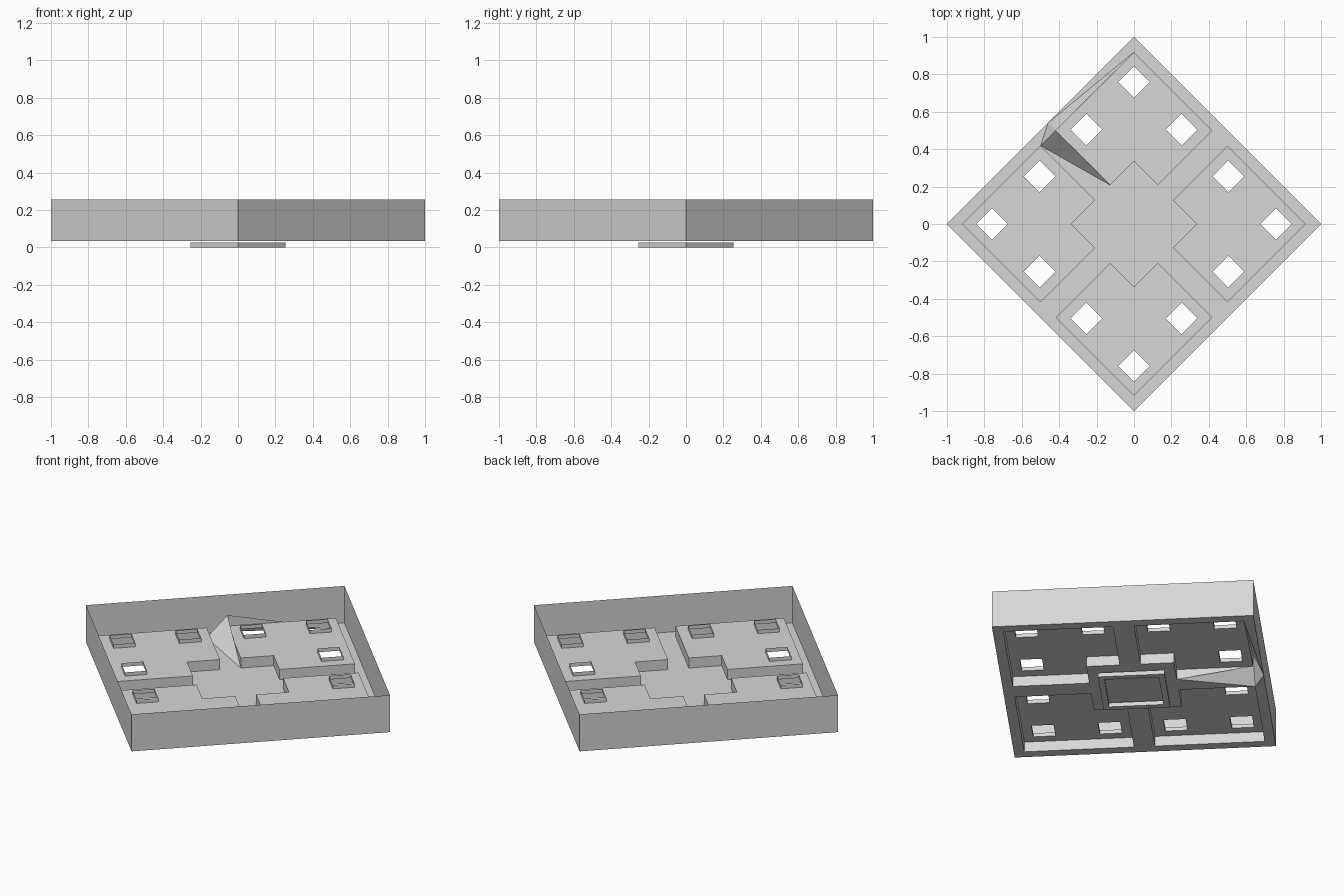
import bpy, bmesh, math
from mathutils import Matrix, Vector

cube = bpy.data.objects.get("Cube")
if cube:
    bpy.data.objects.remove(cube, do_unlink=True)

grey = bpy.data.materials.new("light_grey")
grey.use_nodes = True
GREY = (0.68, 0.68, 0.68, 1)
grey.diffuse_color = GREY
grey.node_tree.nodes["Principled BSDF"].inputs["Base Color"].default_value = GREY

# Main sizes, in a square frame that is turned 45 degrees at the end
HALF = math.sqrt(0.5)
FLOOR, DECK, RIM = 0.035, 0.095, 0.255
COLLAR = 0.022
IN, OUT = 0.057, 0.65            # platform extent from the centre lines
NOTCH = 0.237                    # centre notch, also a hole edge
HOLES = [(0.117, 0.237), (0.477, 0.597)]
TURN = Matrix.Rotation(math.radians(45), 4, 'Z')


def face(bm, pts, z=None):
    bm.faces.new([bm.verts.new(p if z is None else (*p, z)) for p in pts])


def walls(bm, outline, z0, z1):
    for a, b in zip(outline, outline[1:] + outline[:1]):
        face(bm, [(*a, z0), (*b, z0), (*b, z1), (*a, z1)])


def rect(x0, y0, x1, y1):
    return [(x0, y0), (x1, y0), (x1, y1), (x0, y1)]


def four_fold(bm):
    """Repeat the quarter around the centre and weld it."""
    geom = bm.verts[:] + bm.edges[:] + bm.faces[:]
    for i in range(1, 4):
        new = bmesh.ops.duplicate(bm, geom=geom)["geom"]
        bmesh.ops.rotate(bm, verts=[g for g in new if isinstance(g, bmesh.types.BMVert)],
                         cent=(0, 0, 0), matrix=Matrix.Rotation(i * math.pi / 2, 3, 'Z'))
    bmesh.ops.remove_doubles(bm, verts=bm.verts, dist=0.0005)


def finish(name, bm):
    bmesh.ops.recalc_face_normals(bm, faces=bm.faces)
    bm.transform(TURN)
    me = bpy.data.meshes.new(name)
    bm.to_mesh(me)
    bm.free()
    me.materials.append(grey)
    ob = bpy.data.objects.new(name, me)
    bpy.context.collection.objects.link(ob)
    return ob


# Floor channels, border and platform sides
bm = bmesh.new()
face(bm, rect(-IN, NOTCH, IN, OUT), FLOOR)
face(bm, rect(-IN, OUT, IN, HALF), FLOOR)
face(bm, [(IN, OUT), (OUT, OUT), (HALF, HALF), (IN, HALF)], FLOOR)
face(bm, [(-IN, OUT), (-OUT, OUT), (-HALF, HALF), (-IN, HALF)], FLOOR)
face(bm, [(0, 0), (NOTCH, 0), (NOTCH, NOTCH), (0, NOTCH)], FLOOR)
walls(bm, [(NOTCH, IN), (OUT, IN), (OUT, OUT), (IN, OUT), (IN, NOTCH), (NOTCH, NOTCH)],
      FLOOR, DECK)
four_fold(bm)
# One floor corner is pulled up into a spike
corner = Vector((IN, OUT, FLOOR))
spike = min(bm.verts, key=lambda v: (v.co - corner).length)
spike.co.z = 0.16
bmesh.ops.triangulate(bm, faces=spike.link_faces[:], quad_method='SHORT_EDGE')
finish("floor_and_platform_sides", bm)

# Platform tops: a grid of cells without the notch and the holes
bm = bmesh.new()
cuts = [IN, *HOLES[0], *HOLES[1], OUT]
spans = list(zip(cuts, cuts[1:]))
for x0, x1 in spans:
    for y0, y1 in spans:
        in_notch = x1 <= NOTCH and y1 <= NOTCH
        if not in_notch and not ((x0, x1) in HOLES and (y0, y1) in HOLES):
            face(bm, rect(x0, y0, x1, y1), DECK)
four_fold(bm)
finish("platform_tops", bm)

# Thin collars standing around the square holes
bm = bmesh.new()
for i, (x0, x1) in enumerate(HOLES):
    for j, (y0, y1) in enumerate(HOLES):
        if i or j:
            walls(bm, rect(x0, y0, x1, y1), DECK, DECK + COLLAR)
four_fold(bm)
finish("hole_collars", bm)

# Outer walls
bm = bmesh.new()
walls(bm, rect(-HALF, -HALF, HALF, HALF), FLOOR, RIM)
finish("outer_walls", bm)

# Square frame under the floor
bm = bmesh.new()
A, B, TOP = 0.18, 0.147, 0.025
for z in (0, TOP):
    for s in (-1, 1):
        face(bm, rect(-A, min(s * A, s * B), A, max(s * A, s * B)), z)
        face(bm, rect(min(s * A, s * B), -B, max(s * A, s * B), B), z)
walls(bm, rect(-A, -A, A, A), 0, TOP)
walls(bm, rect(-B, -B, B, B), 0, TOP)
bmesh.ops.remove_doubles(bm, verts=bm.verts, dist=0.0005)
finish("bottom_frame", bm)
